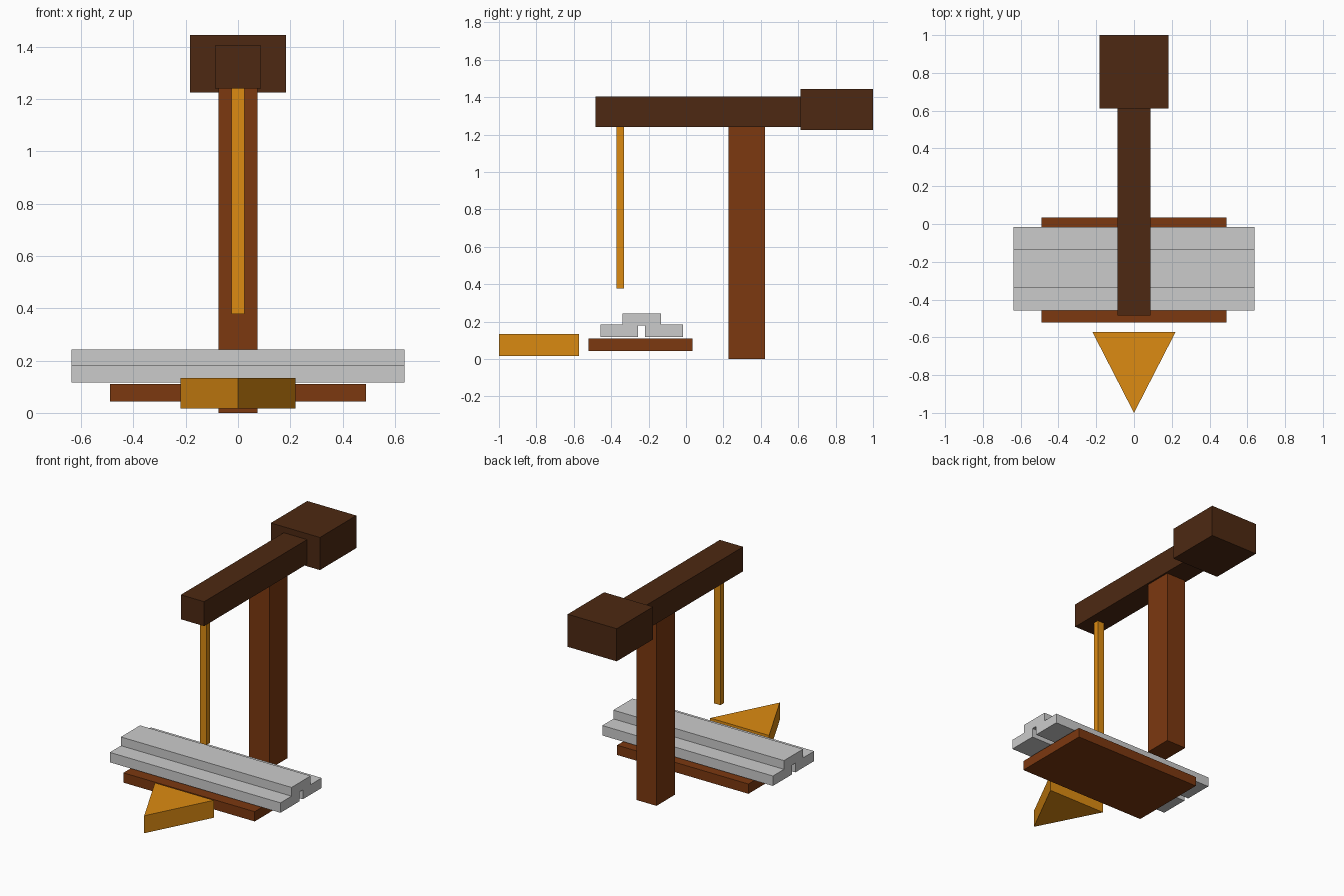
import bpy

if "Cube" in bpy.data.objects:
    bpy.data.objects.remove(bpy.data.objects["Cube"])


def material(name, rgb):
    mat = bpy.data.materials.new(name)
    mat.diffuse_color = (*rgb, 1)
    mat.use_nodes = True
    mat.node_tree.nodes["Principled BSDF"].inputs["Base Color"].default_value = mat.diffuse_color
    return mat


DARK = material("dark_brown", (0.075, 0.022, 0.006))
BROWN = material("brown", (0.20, 0.04, 0.005))
ORANGE = material("orange", (0.72, 0.26, 0.006))


def prism(name, profile, axis, lo, hi, mat=None):
    """Extrude a closed 2D profile: (y, z) along x, or (x, y) along z."""
    n = len(profile)
    place = (lambda p, t: (t, *p)) if axis == "x" else (lambda p, t: (*p, t))
    verts = [place(p, t) for t in (lo, hi) for p in profile]
    sides = [(i, (i + 1) % n, n + (i + 1) % n, n + i) for i in range(n)]
    faces = [tuple(reversed(range(n))), tuple(range(n, 2 * n))] + sides
    mesh = bpy.data.meshes.new(name)
    mesh.from_pydata(verts, [], faces)
    obj = bpy.data.objects.new(name, mesh)
    bpy.context.collection.objects.link(obj)
    if mat:
        mesh.materials.append(mat)
    return obj


def box(name, half_width, y, z, mat):
    """Box centred on x = 0 spanning the given y and z ranges."""
    w = half_width
    profile = [(-w, y[0]), (w, y[0]), (w, y[1]), (-w, y[1])]
    return prism(name, profile, "z", z[0], z[1], mat)


# Upright post, overhead arm and rear counterweight block
box("post", 0.075, (0.227, 0.422), (0.0, 1.24), BROWN)
box("arm", 0.087, (-0.485, 0.612), (1.24, 1.405), DARK)
box("rear_block", 0.183, (0.612, 1.0), (1.225, 1.445), DARK)

# Thin rod hanging from the arm
box("hanging_rod", 0.025, (-0.372, -0.332), (0.378, 1.24), ORANGE)

# Base plate under the stepped table
box("base_plate", 0.49, (-0.522, 0.034), (0.044, 0.11), BROWN)

# Stepped table with a slot along its underside
MID = -0.237
half = [(0.019, 0.117), (0.019, 0.18), (0.22, 0.117), (0.22, 0.184),
        (0.102, 0.184), (0.102, 0.243)]
right = [half[i] for i in (1, 0, 2, 3, 4, 5)]
left = [(-y, z) for y, z in reversed(right)]
prism("stepped_table", [(MID + y, z) for y, z in right + left],
      "x", -0.637, 0.637)

# Triangular wedge in front
prism("front_wedge", [(0, -1.0), (0.22, -0.572), (-0.22, -0.572)],
      "z", 0.016, 0.134, ORANGE)
